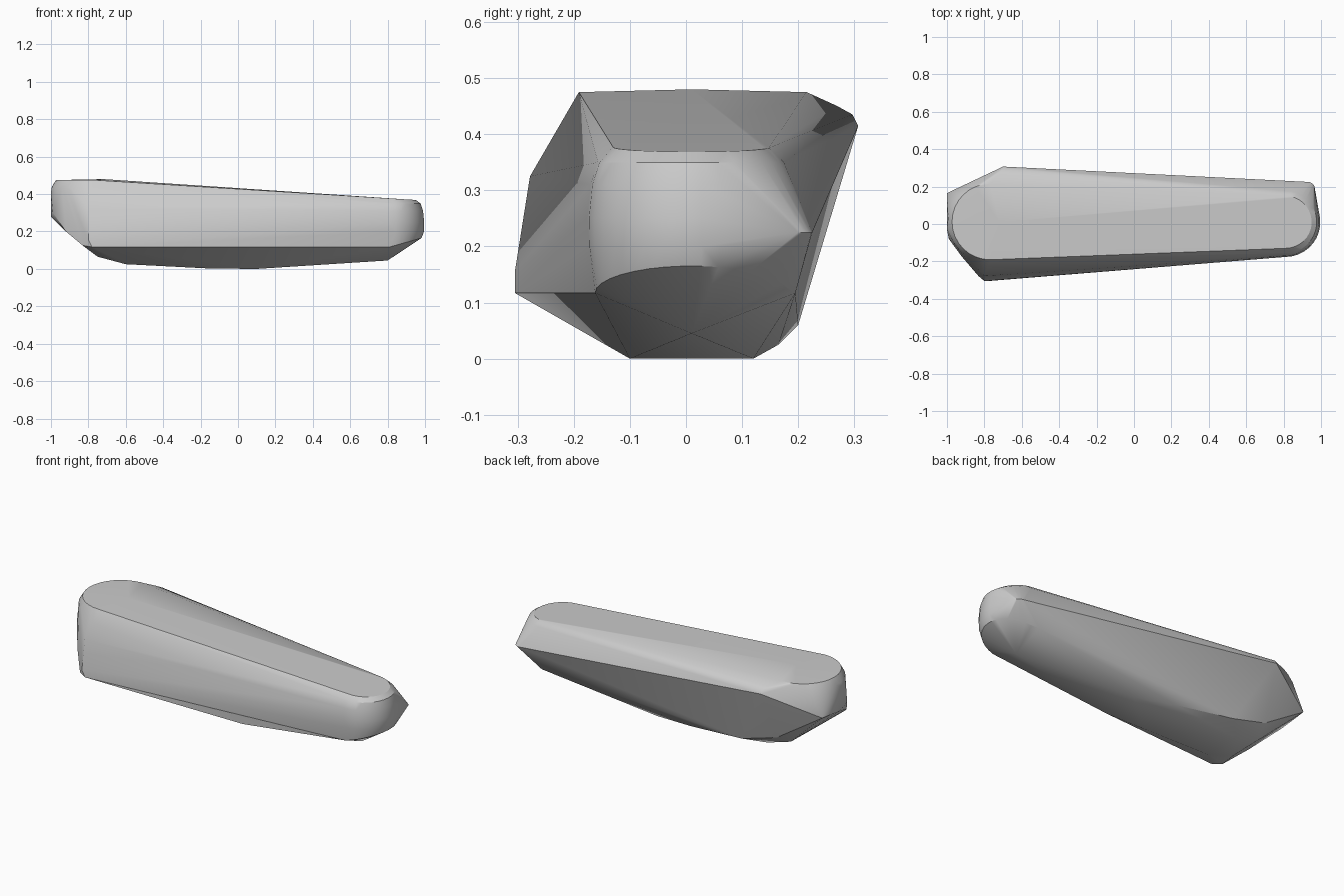
import bpy, bmesh
from math import cos, sin, radians
from mathutils import Vector

if "Cube" in bpy.data.objects:
    bpy.data.objects.remove(bpy.data.objects["Cube"])


def arc(cx, cy, r, z, start, end, tilt=0.0, steps=16):
    """Points on a round rim; tilt lifts the rim towards +x."""
    pts = []
    for i in range(steps + 1):
        a = radians(start + (end - start) * i / steps)
        x = cx + r * cos(a)
        pts.append(Vector((x, cy + r * sin(a), z + tilt * (x - cx))))
    return pts


points = []

# Narrow rounded end: stacked rims from the top face down to the lower rim
for r, z, tilt in ((0.14, 0.377, -0.06), (0.167, 0.35, 0), (0.18, 0.31, 0),
                   (0.186, 0.25, 0), (0.185, 0.2, 0), (0.172, 0.117, 0.28)):
    points += arc(0.81, 0.01, r, z, -90, 80, tilt)
points += [(0.8, 0.01, 0.045), (0.8, 0.195, 0.117)]
points += arc(0.93, 0.188, 0.037, 0.225, 0, 90, steps=5)

# Broad end: round top rim and its softened shoulder
points += arc(-0.77, 0.012, 0.203, 0.475, 90, 270)
points += arc(-0.78, 0.012, 0.215, 0.44, 130, 235)
points += [(-0.72, 0.01, 0.48)]

# Broad end: front corner, nose and back corner
points += [(-0.8, -0.278, 0.325), (-0.8, -0.305, 0.155), (-0.78, -0.305, 0.117),
           (-0.83, -0.28, 0.125), (-0.92, -0.175, 0.2), (-0.99, -0.08, 0.3),
           (-1.0, -0.03, 0.41), (-1.0, 0.0, 0.28), (-1.0, 0.165, 0.3),
           (-0.7, 0.307, 0.415), (-0.7, 0.297, 0.435), (-0.72, 0.27, 0.45)]

# Shallow keel with a curved back edge
points += [(0.1, -0.1, 0), (0.1, 0.12, 0), (-0.15, -0.1, 0.002), (-0.15, 0.165, 0.025),
           (-0.6, -0.12, 0.025), (-0.6, 0.1, 0.025), (-0.5, 0.2, 0.06),
           (-0.72, 0.19, 0.12), (-0.75, -0.1, 0.065), (-0.75, 0.1, 0.07)]

# Wrap the rims and corners in one closed skin
bm = bmesh.new()
for p in points:
    bm.verts.new(p)
hull = bmesh.ops.convex_hull(bm, input=bm.verts)
loose = {g for g in hull["geom_interior"] + hull["geom_unused"]
         if isinstance(g, bmesh.types.BMVert)}
bmesh.ops.delete(bm, geom=list(loose), context="VERTS")
bmesh.ops.dissolve_limit(bm, angle_limit=radians(1), verts=bm.verts, edges=bm.edges)
bmesh.ops.recalc_face_normals(bm, faces=bm.faces)
mesh = bpy.data.meshes.new("tapered_body")
bm.to_mesh(mesh)
bm.free()

# Plain grey finish
grey = bpy.data.materials.new("plain_grey")
grey.use_nodes = True
colour = (0.6, 0.6, 0.6, 1)
grey.diffuse_color = colour
grey.node_tree.nodes["Principled BSDF"].inputs["Base Color"].default_value = colour
mesh.materials.append(grey)

body = bpy.data.objects.new("tapered_body", mesh)
bpy.context.collection.objects.link(body)
bpy.context.view_layer.objects.active = body
body.select_set(True)
bpy.ops.object.shade_smooth_by_angle(angle=radians(30))
